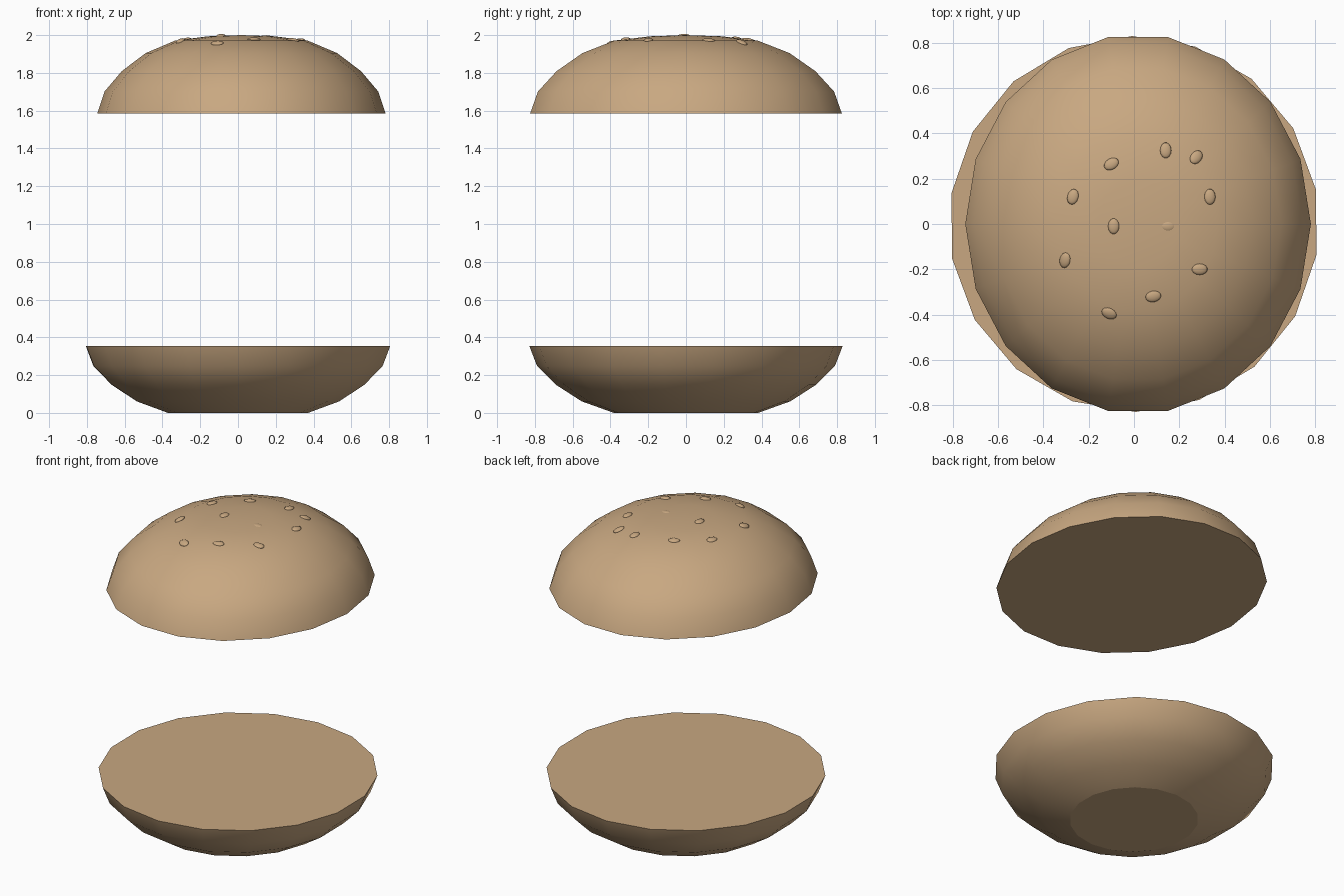
import bpy, bmesh
from math import sin, cos, pi, radians, hypot, atan2
from mathutils import Matrix, Vector

cube = bpy.data.objects.get("Cube")
if cube:
    bpy.data.objects.remove(cube, do_unlink=True)

bread = bpy.data.materials.new("toasted_bread")
bread.use_nodes = True
colour = (0.58, 0.39, 0.22, 1)
bread.diffuse_color = colour
bread.node_tree.nodes["Principled BSDF"].inputs["Base Color"].default_value = colour

SIDES = 18
# Dome profile: radius as a share of the rim, height as a share of the crown
DOME = [(1, 0), (0.95, 0.28), (0.83, 0.54), (0.665, 0.77), (0.46, 0.93), (0.23, 0.985), (0, 1)]


def finish(bm, name):
    bmesh.ops.recalc_face_normals(bm, faces=bm.faces)
    mesh = bpy.data.meshes.new(name)
    bm.to_mesh(mesh)
    bm.free()
    mesh.materials.append(bread)
    obj = bpy.data.objects.new(name, mesh)
    bpy.context.collection.objects.link(obj)
    return obj


def flat_lid(bm, ring):
    lid = bm.faces.new(ring)
    for edge in lid.edges:
        edge.smooth = False


def bun(name, profile, centre_x, rx, ry, z0, height, turn):
    """Smooth stretched dome with a flat cut face and a pointed or flat crown."""
    bm = bmesh.new()
    rings = []
    for r, h in profile:
        if r == 0:
            continue
        angles = [2 * pi * i / SIDES + turn for i in range(SIDES)]
        rings.append([bm.verts.new((centre_x + rx * r * cos(a), ry * r * sin(a), z0 + height * h))
                      for a in angles])
    for low, high in zip(rings, rings[1:]):
        for i in range(SIDES):
            j = (i + 1) % SIDES
            bm.faces.new((low[i], low[j], high[j], high[i])).smooth = True
    flat_lid(bm, rings[0])
    if profile[-1][0] == 0:
        tip = bm.verts.new((centre_x, 0, z0 + height * profile[-1][1]))
        for i in range(SIDES):
            bm.faces.new((rings[-1][i], rings[-1][(i + 1) % SIDES], tip)).smooth = True
    else:
        flat_lid(bm, rings[-1])
    return finish(bm, name)


# Buns: the lower one is the same dome turned over, with its crown cut flat
CX, RX, RY, Z0, H = 0.018, 0.763, 0.838, 1.585, 0.415
bun("top_bun", DOME, CX, RX, RY, Z0, H, 0)
bun("bottom_bun", DOME[:5], 0, 0.817, 0.83, 0.355, -0.355 / DOME[4][1], radians(10.6))


def surface(x, y):
    """Height and outward normal of the top bun at a point."""
    u, v = (x - CX) / RX, y / RY
    r = hypot(u, v)
    for (r0, h0), (r1, h1) in zip(DOME, DOME[1:]):
        if r1 <= r <= r0:
            slope = (h1 - h0) / (r1 - r0)
            z = Z0 + H * (h0 + slope * (r - r0))
            a = atan2(v, u)
            return z, Vector((-slope * H * cos(a) / RX, -slope * H * sin(a) / RY, 1)).normalized()


# Sesame seeds: x, y, turn in degrees
SEEDS = [(-0.27, 0.12, 75), (-0.1, 0.265, 30), (0.14, 0.325, 90), (0.275, 0.295, 50),
         (0.335, 0.12, 90), (-0.09, -0.01, 90), (0.15, -0.01, 0), (-0.305, -0.16, 75),
         (0.29, -0.2, 0), (0.085, -0.32, 10), (-0.11, -0.395, -25)]
for n, (x, y, turn) in enumerate(SEEDS, 1):
    z, normal = surface(x, y)
    sink = 0.007 if n == 7 else 0.001
    place = (Matrix.Translation((x, y, z - sink))
             @ Vector((0, 0, 1)).rotation_difference(normal).to_matrix().to_4x4()
             @ Matrix.Rotation(radians(turn), 4, "Z")
             @ Matrix.Diagonal((0.035, 0.025, 0.011, 1)))
    bm = bmesh.new()
    bmesh.ops.create_uvsphere(bm, u_segments=14, v_segments=8, radius=1, matrix=place)
    for face in bm.faces:
        face.smooth = True
    finish(bm, f"sesame_seed_{n}")
